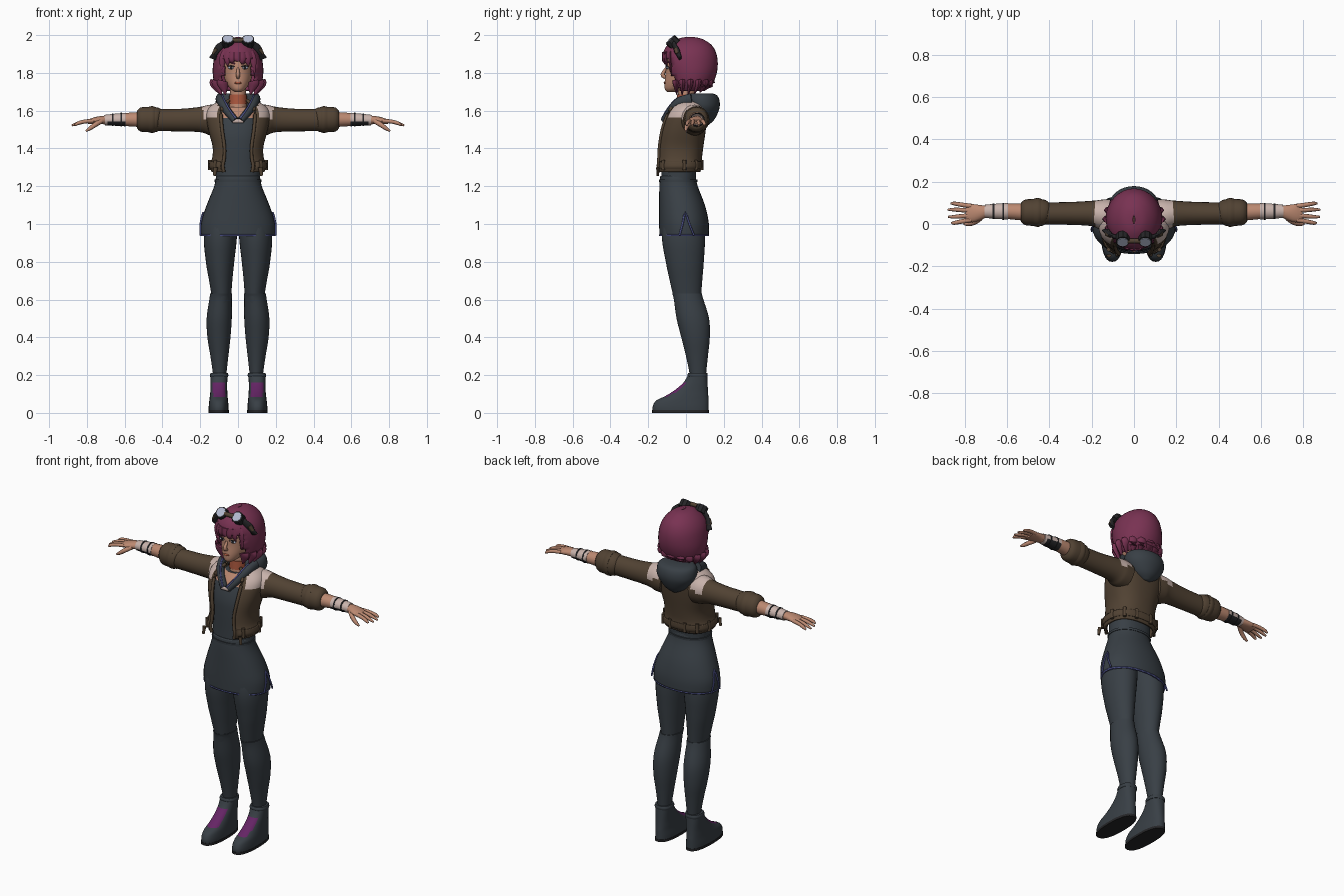
import bpy, bmesh, math, random
from mathutils import Vector, Matrix

random.seed(4)
cube = bpy.data.objects.get("Cube")
if cube:
    bpy.data.objects.remove(cube)


def material(name, *rgb):
    m = bpy.data.materials.new(name)
    m.use_nodes = True
    m.diffuse_color = (*rgb, 1)
    m.node_tree.nodes["Principled BSDF"].inputs["Base Color"].default_value = (*rgb, 1)
    return m


HAIR = material("plum hair", .19, .032, .085)
BROWN = material("brown leather", .083, .055, .033)
SLATE = material("dark slate cloth", .04, .05, .06)
SKIN = material("skin", .50, .25, .165)
PALE = material("pale fleece", .58, .45, .41)
BLUE = material("blue trim", .08, .09, .27)
MAGENTA = material("magenta laces", .13, .018, .13)
GLASS = material("pale glass", .45, .49, .62)
ORANGE = material("orange choker", .42, .1, .05)
BLACK = material("black rubber", .018, .018, .02)


def finish(name, bm, mat, mirror=False, thick=0, angle=50):
    bmesh.ops.remove_doubles(bm, verts=bm.verts, dist=1e-5)
    bmesh.ops.recalc_face_normals(bm, faces=bm.faces)
    me = bpy.data.meshes.new(name)
    bm.to_mesh(me)
    bm.free()
    me.materials.append(mat)
    me.polygons.foreach_set("use_smooth", [True] * len(me.polygons))
    me.set_sharp_from_angle(angle=math.radians(angle))
    ob = bpy.data.objects.new(name, me)
    bpy.context.collection.objects.link(ob)
    if thick:
        s = ob.modifiers.new("Thickness", "SOLIDIFY")
        s.thickness, s.offset = thick, -1
    if mirror:
        ob.modifiers.new("Mirror", "MIRROR")
    return ob


def paint(ob, mat, rule):
    ob.data.materials.append(mat)
    for f in ob.data.polygons:
        if rule(f.center, f.normal):
            f.material_index = len(ob.data.materials) - 1


def smooth_rows(rows, k):
    """Catmull-Rom interpolation through rows of numbers."""
    out = []
    for i in range(len(rows) - 1):
        a, b, c, d = (rows[min(max(i + j, 0), len(rows) - 1)] for j in (-1, 0, 1, 2))
        for s in range(k):
            t = s / k
            out.append([q + .5 * t * (r - p + t * (2*p - 5*q + 4*r - w + t * (3*(q - r) + w - p)))
                        for p, q, r, w in zip(a, b, c, d)])
    return out + [list(rows[-1])]


def skin_rings(bm, rings, closed, cap):
    vs = [[bm.verts.new(p) for p in ring] for ring in rings]
    n = len(vs[0])
    for r, s in zip(vs, vs[1:]):
        for i in range(n if closed else n - 1):
            j = (i + 1) % n
            bm.faces.new((r[i], r[j], s[j], s[i]))
    if cap:
        bm.faces.new(vs[0])
        bm.faces.new(vs[-1])


def ring_point(row, ang, p):
    z, x0, x1, y0, y1 = row
    c, s = math.cos(ang), math.sin(ang)
    bend = lambda v: math.copysign(abs(v) ** (2 / p), v)
    return Vector(((x0 + x1) / 2 + (x1 - x0) / 2 * bend(c), (y0 + y1) / 2 + (y1 - y0) / 2 * bend(s), z))


def loft(name, rows, mat, p=2, n=32, gap=0, cap=True, skip=None, k=4, **kw):
    """Stack of horizontal rings given as z, x0, x1, y0, y1."""
    g = math.radians(gap)
    count = n + 1 if gap else n
    angles = [-math.pi / 2 + g + (2 * math.pi - 2 * g) * i / n for i in range(count)]
    bm = bmesh.new()
    skin_rings(bm, [[ring_point(r, a, p) for a in angles] for r in smooth_rows(rows, k)],
               not gap, cap and not gap)
    if skip:
        bad = [f for f in bm.faces if skip(f.calc_center_median())]
        bmesh.ops.delete(bm, geom=bad, context="FACES")
    return finish(name, bm, mat, **kw)


def centred(*rows):
    return [(z, -w, w, y0, y1) for z, w, y0, y1 in rows]


def sweep(name, pts, mat, n=12, k=3, **kw):
    """Tube along points given as x, y, z, width radius, height radius."""
    rows = smooth_rows([p if len(p) > 4 else (*p, p[3]) for p in pts], k)
    rings = []
    for i, r in enumerate(rows):
        d = (Vector(rows[min(i + 1, len(rows) - 1)][:3]) - Vector(rows[max(i - 1, 0)][:3])).normalized()
        a = d.cross(Vector((0, 1, 0) if abs(d.z) > .85 else (0, 0, 1))).normalized()
        b = a.cross(d)
        rings.append([Vector(r[:3]) + a * r[3] * math.cos(t) + b * r[4] * math.sin(t)
                      for t in (2 * math.pi * j / n for j in range(n))])
    bm = bmesh.new()
    skin_rings(bm, rings, True, True)
    return finish(name, bm, mat, **kw)


def ball(name, at, radii, mat, **kw):
    bm = bmesh.new()
    bmesh.ops.create_uvsphere(bm, u_segments=16, v_segments=10, radius=1,
                              matrix=Matrix.Translation(at) @ Matrix.Diagonal((*radii, 1)))
    return finish(name, bm, mat, **kw)


def disc(name, at, radius, depth, tilt, mat, sides=10, **kw):
    bm = bmesh.new()
    bmesh.ops.create_cone(bm, cap_ends=True, segments=sides, radius1=radius, radius2=radius, depth=depth,
                          matrix=Matrix.Translation(at) @ Matrix.Rotation(tilt, 4, "X"))
    return finish(name, bm, mat, angle=30, **kw)


# Head and face
loft("head", centred((1.70, .018, -.10, -.05), (1.715, .04, -.112, 0), (1.75, .064, -.113, .06),
                     (1.80, .079, -.108, .11), (1.86, .084, -.106, .13), (1.92, .07, -.085, .12),
                     (1.96, .02, -.03, .06)), SKIN)
sweep("nose", [(0, -.106, 1.825, .006), (0, -.124, 1.79, .011), (0, -.108, 1.776, .009)], SKIN)
ball("lips", (0, -.112, 1.747), (.019, .006, .006), ORANGE)
ball("eye", (.036, -.098, 1.828), (.018, .006, .009), GLASS, mirror=True)
ball("iris", (.035, -.103, 1.828), (.007, .003, .008), BLACK, mirror=True)
sweep("eyebrow", [(.017, -.108, 1.848, .004), (.04, -.103, 1.857, .005), (.063, -.088, 1.855, .003)], HAIR, mirror=True)
sweep("upper_lash", [(.017, -.106, 1.832, .002), (.036, -.104, 1.838, .003), (.056, -.093, 1.833, .002)], BLACK, mirror=True)

# Bobbed hair with fringe and pointed ends
hair_rows = centred((1.705, .098, -.07, .10), (1.74, .124, -.085, .14), (1.80, .134, -.105, .163),
                    (1.86, .13, -.122, .168), (1.91, .117, -.12, .158), (1.95, .09, -.095, .133),
                    (1.98, .05, -.045, .085), (1.99, .005, 0, .04))
loft("hair", hair_rows, HAIR, thick=.012, cap=False,
     skip=lambda c: c.y < -.01 and abs(c.x) < .084 and c.z < 1.87)
for x, tip in ((-.082, 1.79), (-.055, 1.835), (-.03, 1.852), (-.004, 1.862), (.022, 1.845), (.05, 1.835), (.08, 1.79)):
    y = -.118 + 5.5 * x * x
    sweep("fringe_lock", [(x * .8, y, 1.91, .019, .008), (x, y - .002, 1.868, .018, .008),
                          (x * 1.06 + .004, y + .004, tip, .001, .001)], HAIR, n=8)
for deg in range(-48, 229, 23):
    a = math.radians(deg)
    top, low = ring_point(hair_rows[1], a, 2), ring_point(hair_rows[0], a, 2)
    tip = 1.688 + .02 * max(0, math.sin(a)) + random.uniform(-.006, .006)
    sweep("hair_tip", [(*(top * .94 + Vector((0, 0, .12))), .03, .02), (top.x * .95, top.y * .95, 1.74, .03, .016),
                       (low.x, low.y, tip, .003, .003)], HAIR, n=8)

# Goggles pushed up on the hair
tilt = math.radians(45)
front = Vector((0, -.7, .7))
eyecup = Vector((.053, -.07, 1.963))
disc("goggle_cup", eyecup, .034, .04, tilt, BLACK, mirror=True)
disc("goggle_lens", eyecup + front * .021, .027, .006, tilt, GLASS, mirror=True)
sweep("goggle_bridge", [(-.03, -.08, 1.973, .012), (.03, -.08, 1.973, .012)], BROWN)
sweep("goggle_strap", [(.075, -.065, 1.955, .012, .016), (.11, -.052, 1.925, .01, .02),
                       (.131, -.03, 1.875, .022, .008)], BLACK, mirror=True)
sweep("strap_tab", [(.112, -.054, 1.93, .012, .013), (.126, -.042, 1.902, .016, .01)], BROWN, mirror=True)

# Neck and choker
sweep("neck", [(0, .0, 1.54, .06, .06), (0, .0, 1.62, .045, .046), (0, .005, 1.74, .042, .045)], SKIN, n=20)
sweep("choker", [(0, .0, 1.635, .048, .05), (0, .001, 1.685, .046, .049)], ORANGE, n=20)

# Shirt
shirt = loft("shirt", centred((1.20, .117, -.132, .05), (1.30, .117, -.13, .056), (1.40, .12, -.13, .07),
                              (1.48, .125, -.125, .08), (1.56, .12, -.10, .09), (1.62, .07, -.06, .07)), SLATE, p=2.3)
paint(shirt, SKIN, lambda c, nrm: c.y < 0 and c.z > 1.56)
sweep("collar_clasp", [(-.03, -.118, 1.545, .006, .011), (.03, -.118, 1.545, .006, .011)], PALE)

# Open jacket
jacket_rows = centred((1.275, .14, -.155, .075), (1.31, .15, -.158, .085), (1.35, .137, -.155, .085),
                      (1.41, .135, -.152, .092), (1.50, .158, -.137, .105), (1.58, .168, -.108, .112),
                      (1.625, .145, -.075, .105), (1.655, .09, -.05, .08))
jacket = loft("jacket", jacket_rows, BROWN, p=2.4, gap=28, thick=.012)
fleece = lambda c, nrm: .105 < abs(c.x) < .186 and c.z > 1.562
paint(jacket, PALE, fleece)
edge = [ring_point(r, math.radians(-62), 2.4) for r in jacket_rows]
sweep("jacket_edge", [(*v, .009) for v in edge], BROWN, mirror=True)
loft("jacket_waistband", centred((1.29, .149, -.158, .085), (1.305, .155, -.162, .09), (1.33, .15, -.16, .09)),
     BROWN, p=2.4, gap=34, thick=.008)
for deg in (-40, 10, 45, 75):
    v = ring_point(jacket_rows[1], math.radians(deg), 2.4)
    sweep("belt_loop", [(v.x, v.y, 1.285, .01, .01), (v.x, v.y, 1.34, .01, .01)], BROWN, n=8, mirror=True)
sweep("hanging_buckle", [(.118, -.15, 1.30, .012, .008), (.125, -.15, 1.255, .008, .006)], BROWN, n=8, mirror=True)

# Sleeves and rolled cuffs
sleeve = sweep("sleeve", [(.10, .04, 1.545, .075, .08), (.15, .045, 1.552, .072, .08), (.2, .05, 1.553, .06, .067),
                          (.3, .05, 1.55, .054, .06), (.43, .05, 1.55, .052, .058)], BROWN, n=24, k=5, mirror=True)
paint(sleeve, PALE, fleece)
sweep("rolled_cuff", [(.405, .05, 1.55, .045, .05), (.425, .053, 1.552, .061, .064), (.47, .055, 1.553, .064, .067),
                      (.515, .055, 1.553, .06, .064), (.535, .055, 1.553, .044, .046)], BROWN, n=20, mirror=True)
sweep("cuff_fold", [(.44, .055, 1.553, .064, .067), (.455, .055, 1.553, .069, .071),
                    (.475, .055, 1.553, .064, .067)], BROWN, n=20, mirror=True)

# Forearm, wrist wrap and guard
sweep("forearm", [(.5, .055, 1.553, .041, .041), (.6, .06, 1.553, .036, .034), (.71, .06, 1.55, .026, .023)],
      SKIN, n=20, mirror=True)
wrap = sweep("wrist_wrap", [(.595, .06, 1.553, .039, .036), (.65, .06, 1.552, .036, .032), (.705, .06, 1.55, .031, .028)],
             PALE, n=24, mirror=True)
guard = lambda c, nrm: c.x < .69 and nrm.z < -.15
paint(wrap, BLACK, guard)
for x, r in ((.615, .04), (.66, .037)):
    sweep("wrap_cord", [(x, .06, 1.552, r, r - .003), (x + .008, .06, 1.552, r, r - .003)], BLACK, n=20, k=1, mirror=True)

# Hands
sweep("palm", [(.695, .06, 1.55, .026, .023), (.73, .055, 1.55, .036, .021), (.765, .051, 1.546, .043, .017),
               (.795, .052, 1.54, .036, .011)], SKIN, n=16, mirror=True)
for y, tip, spread in ((.085, .865, .012), (.064, .88, .004), (.04, .878, -.006), (.019, .862, -.014)):
    sweep("finger", [(.77, y, 1.546, .011), (.815, y + spread * .5, 1.542, .0105), (.85, y + spread, 1.532, .009),
                     (tip, y + spread, 1.522, .005)], SKIN, n=8, mirror=True)
sweep("thumb", [(.725, .03, 1.545, .014), (.757, .008, 1.525, .013), (.785, .0, 1.505, .01), (.805, .0, 1.492, .005)],
      SKIN, n=8, mirror=True)

# Hood lying on the back, with collar and trim
loft("hood", centred((1.525, .02, .08, .12), (1.555, .07, .03, .152), (1.61, .112, .0, .176), (1.65, .118, -.01, .178),
                     (1.68, .108, .0, .165), (1.692, .085, .01, .14)), SLATE)
collar = [(.098, .03, 1.662), (.088, -.035, 1.645), (.058, -.08, 1.60), (.014, -.113, 1.548)]
sweep("hood_collar", [(*c, .021, .03 - i * .004) for i, c in enumerate(collar)], SLATE, mirror=True)
sweep("collar_trim", [(x * .86, y - .014, z + .022 - i * .004, .005) for i, (x, y, z) in enumerate(collar)],
      BLUE, n=8, mirror=True)

# Skirt with trimmed hem and side slits
skirt_rows = centred((1.255, .116, -.136, .052), (1.20, .126, -.141, .062), (1.10, .166, -.142, .1),
                     (1.01, .195, -.142, .12), (.94, .197, -.141, .122))
loft("skirt", skirt_rows, SLATE, p=2.15, cap=False, thick=.008)
loft("waist_seam", centred((1.222, .124, -.142, .06), (1.235, .124, -.143, .061)), SLATE, p=2.15, k=1)
loft("hem_trim", centred((.944, .198, -.142, .123), (.936, .198, -.142, .123)), BLUE, p=2.15, k=1, cap=False, thick=.01)
sweep("slit_trim", [(.199, -.034, .94, .005), (.199, -.018, 1.0, .005), (.185, -.004, 1.06, .005),
                    (.199, .018, 1.0, .005), (.199, .042, .94, .005)], BLUE, n=8, mirror=True)

# Legs
loft("thigh", [(1.1, .0, .15, -.11, .08), (.94, .005, .18, -.128, .10), (.8, .02, .17, -.107, .094),
               (.7, .03, .153, -.086, .086), (.62, .036, .14, -.068, .08), (.58, .04, .138, -.06, .08)],
     SLATE, mirror=True)
loft("lower_leg", [(.632, .031, .147, -.073, .084), (.6, .033, .152, -.064, .092), (.5, .033, .166, -.05, .122),
                   (.4, .04, .162, -.025, .126), (.3, .051, .146, .0, .116), (.2, .062, .132, .02, .106),
                   (.15, .062, .132, .02, .106)], SLATE, mirror=True)

# Boots
boot = loft("boot", [(.01, .05, .155, -.176, .12), (.035, .05, .155, -.176, .12), (.065, .053, .152, -.158, .12),
                     (.09, .055, .149, -.108, .118), (.12, .057, .146, -.06, .116), (.16, .057, .145, -.014, .114),
                     (.2, .055, .145, .01, .112)], SLATE, p=2.4, mirror=True)
paint(boot, MAGENTA, lambda c, nrm: nrm.y < -.3 and .085 < c.z < .165 and abs(c.x - .101) < .032)
loft("boot_collar", [(.19, .053, .147, .01, .113), (.2, .051, .149, .007, .115), (.212, .055, .145, .012, .112)],
     SLATE, p=2.4, mirror=True)
loft("sole", [(0, .048, .157, -.179, .122), (.014, .048, .157, -.179, .122)], BLACK, p=2.4, k=1, mirror=True)
